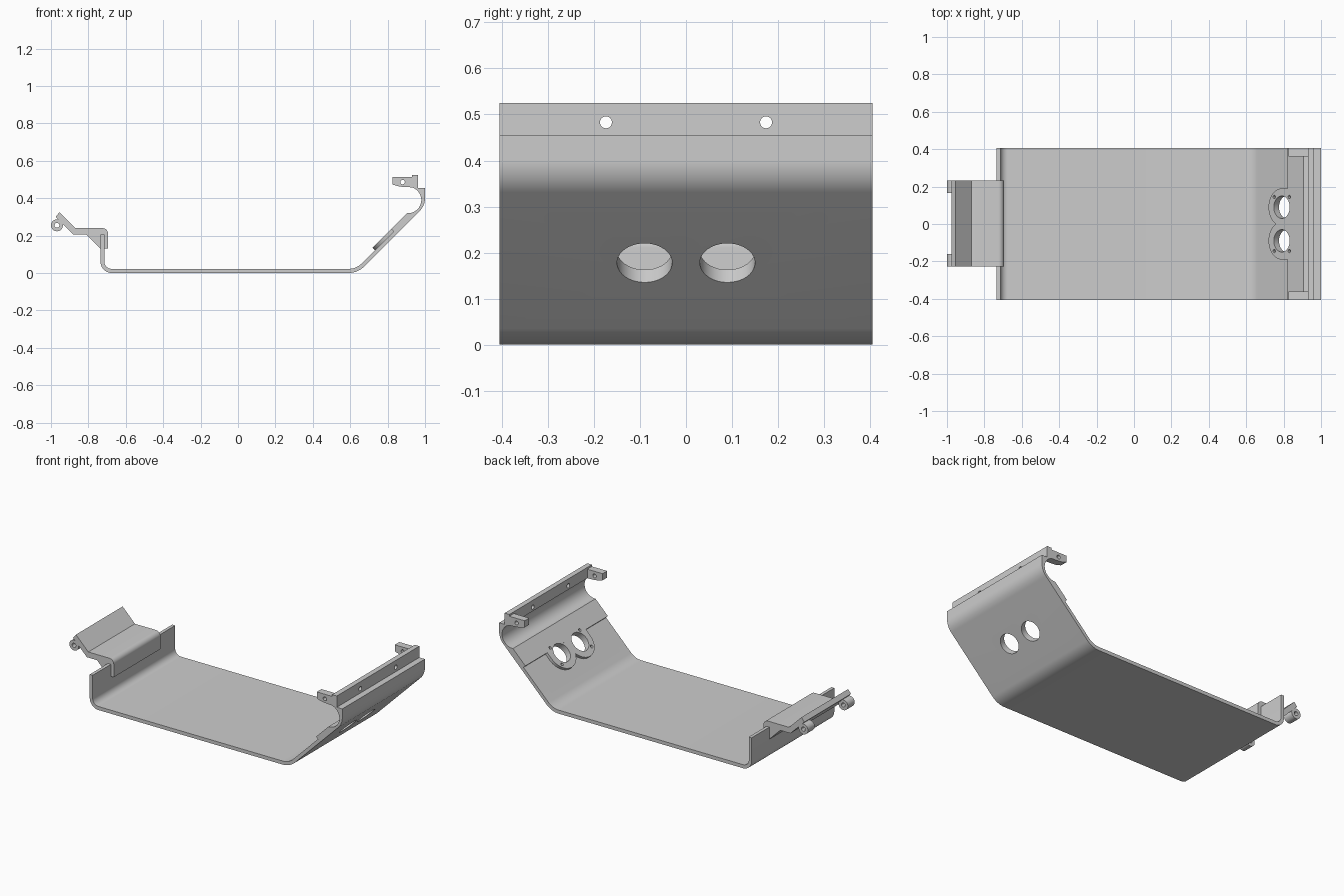
import bpy, bmesh, math
from mathutils import Matrix, Vector

if "Cube" in bpy.data.objects:
    bpy.data.objects.remove(bpy.data.objects["Cube"])

grey = bpy.data.materials.new("plain grey")
grey.use_nodes = True
COLOUR = (0.61, 0.61, 0.61, 1)
grey.diffuse_color = COLOUR
grey.node_tree.nodes["Principled BSDF"].inputs["Base Color"].default_value = COLOUR


def frame(origin, x_axis, y_axis):
    """Matrix whose local XY plane holds an outline and whose Z is the extrusion."""
    x, y = Vector(x_axis).normalized(), Vector(y_axis).normalized()
    m = Matrix((x, y, x.cross(y))).transposed().to_4x4()
    m.translation = origin
    return m


def side(y):
    """Profile plane (x, z) extruding towards -y from the given y."""
    return frame((0, y, 0), (1, 0, 0), (0, 0, 1))


def rounded(points, steps=12):
    """Closed outline; a third value on a point is its fillet radius."""
    out = []
    for i, point in enumerate(points):
        p = Vector(point[:2])
        if len(point) < 3:
            out.append(p)
            continue
        a = (Vector(points[i - 1][:2]) - p).normalized()
        b = (Vector(points[(i + 1) % len(points)][:2]) - p).normalized()
        half, r = a.angle(b) / 2, point[2]
        centre = p + (a + b).normalized() * (r / math.sin(half))
        start = p + a * (r / math.tan(half)) - centre
        end = p + b * (r / math.tan(half)) - centre
        sweep = math.pi - 2 * half
        for k in range(steps + 1):
            t = k / steps
            out.append(centre + (start * math.sin((1 - t) * sweep)
                                 + end * math.sin(t * sweep)) / math.sin(sweep))
    return out


def arc(cx, cy, r, start, end, steps=20):
    angles = [math.radians(start + (end - start) * k / steps) for k in range(steps + 1)]
    return [(cx + r * math.cos(t), cy + r * math.sin(t)) for t in angles]


def circle(cx, cy, r):
    return arc(cx, cy, r, 0, 360, 40)[:-1]


def prism(name, outline, matrix, depth):
    bm = bmesh.new()
    face = bm.faces.new([bm.verts.new((p[0], p[1], 0)) for p in outline])
    top = bmesh.ops.extrude_face_region(bm, geom=[face], use_keep_orig=True)["geom"]
    verts = [v for v in top if isinstance(v, bmesh.types.BMVert)]
    bmesh.ops.translate(bm, verts=verts, vec=(0, 0, depth))
    bm.transform(matrix)
    bmesh.ops.recalc_face_normals(bm, faces=bm.faces[:])
    mesh = bpy.data.meshes.new(name)
    bm.to_mesh(mesh)
    bm.free()
    mesh.materials.append(grey)
    obj = bpy.data.objects.new(name, mesh)
    bpy.context.collection.objects.link(obj)
    return obj


def activate(obj):
    bpy.ops.object.select_all(action="DESELECT")
    obj.select_set(True)
    bpy.context.view_layer.objects.active = obj


def cut(obj, outline, matrix, depth):
    """Cut a hole of the given outline through an object."""
    cutter = prism("hole_cutter", outline, matrix, depth)
    mod = obj.modifiers.new("hole", "BOOLEAN")
    mod.operation, mod.solver, mod.object = "DIFFERENCE", "EXACT", cutter
    activate(obj)
    bpy.ops.object.modifier_apply(modifier=mod.name)
    bpy.data.objects.remove(cutter)


parts = []
HALF = 0.405

# Bent tray: short wall, floor, sloped wall with thick band, hollow and top lip
outer = rounded([(-0.735, 0.205), (-0.735, 0, 0.06), (0.64, 0, 0.12), (1, 0.36, 0.1),
                 (1, 0.455), (0.962, 0.455), (0.962, 0.525), (0.93, 0.525), (0.93, 0.458)])
hollow = arc(0.91, 0.39, 0.07, 68, -90)
inner = rounded([(0.905, 0.32), (0.82, 0.235), (0.8325, 0.2225), (0.632, 0.022, 0.1),
                 (-0.715, 0.022, 0.04), (-0.715, 0.205)])
tray = prism("bent_tray", outer + hollow + inner, side(HALF), 2 * HALF)
parts.append(tray)

# Raised double-ring plate on the slope
SLOPE = ((1, 0, 1), (0, 1, 0))
CENTRE = Vector((0.79, 0, 0.205))
NORMAL = Vector((-1, 0, 1)).normalized()
lobe = [(0.0424, -0.19)] + arc(0, -0.09, 0.1, 270, 116)
plate_outline = lobe + [(u, -v) for u, v in reversed(lobe)]
plate = prism("double_ring_plate", plate_outline, frame(CENTRE, *SLOPE), -0.022)
parts.append(plate)

# Two round openings and four blind screw holes
through = frame(CENTRE + NORMAL * 0.03, *SLOPE)
for s in (-1, 1):
    for obj in (tray, plate):
        cut(obj, circle(0, s * 0.09, 0.06), through, -0.12)
    cut(plate, circle(-0.057, s * 0.145, 0.009), through, -0.046)
    cut(tray, circle(0.057, s * 0.145, 0.009), through, -0.046)
    # Lip hole
    cut(tray, circle(s * 0.174, 0.483, 0.013),
        frame((0.9, 0, 0), (0, 1, 0), (0, 0, 1)), 0.085)

# Pierced tabs at both ends of the lip
for name, y in (("front_tab", 0.045 - HALF), ("back_tab", HALF)):
    tab = prism(name, [(0.825, 0.514), (0.93, 0.514), (0.93, 0.458), (0.885, 0.46),
                       (0.86, 0.463), (0.825, 0.473)], side(y), 0.045)
    cut(tab, circle(0.88, 0.486, 0.012), side(y + 0.02), 0.09)
    parts.append(tab)

# Clip hooked over the short wall, with a flared tongue
clip = prism("wall_clip", rounded([
    (-0.955, 0.325), (-0.87, 0.24), (-0.695, 0.24, 0.03), (-0.695, 0.13), (-0.715, 0.13),
    (-0.715, 0.205), (-0.735, 0.205), (-0.735, 0.13), (-0.81, 0.205), (-0.88, 0.205),
    (-0.975, 0.3)]), side(0.232), 0.458)
parts.append(clip)

# Hinge eyes under the tongue
for name, y in (("front_hinge_eye", -0.16), ("back_hinge_eye", 0.232)):
    eye = prism(name, circle(-0.968, 0.255, 0.032), side(y), 0.066)
    cut(eye, circle(-0.968, 0.255, 0.013), side(y + 0.02), 0.11)
    parts.append(eye)

for obj in parts:
    activate(obj)
    bpy.ops.object.shade_smooth_by_angle(angle=math.radians(25))
